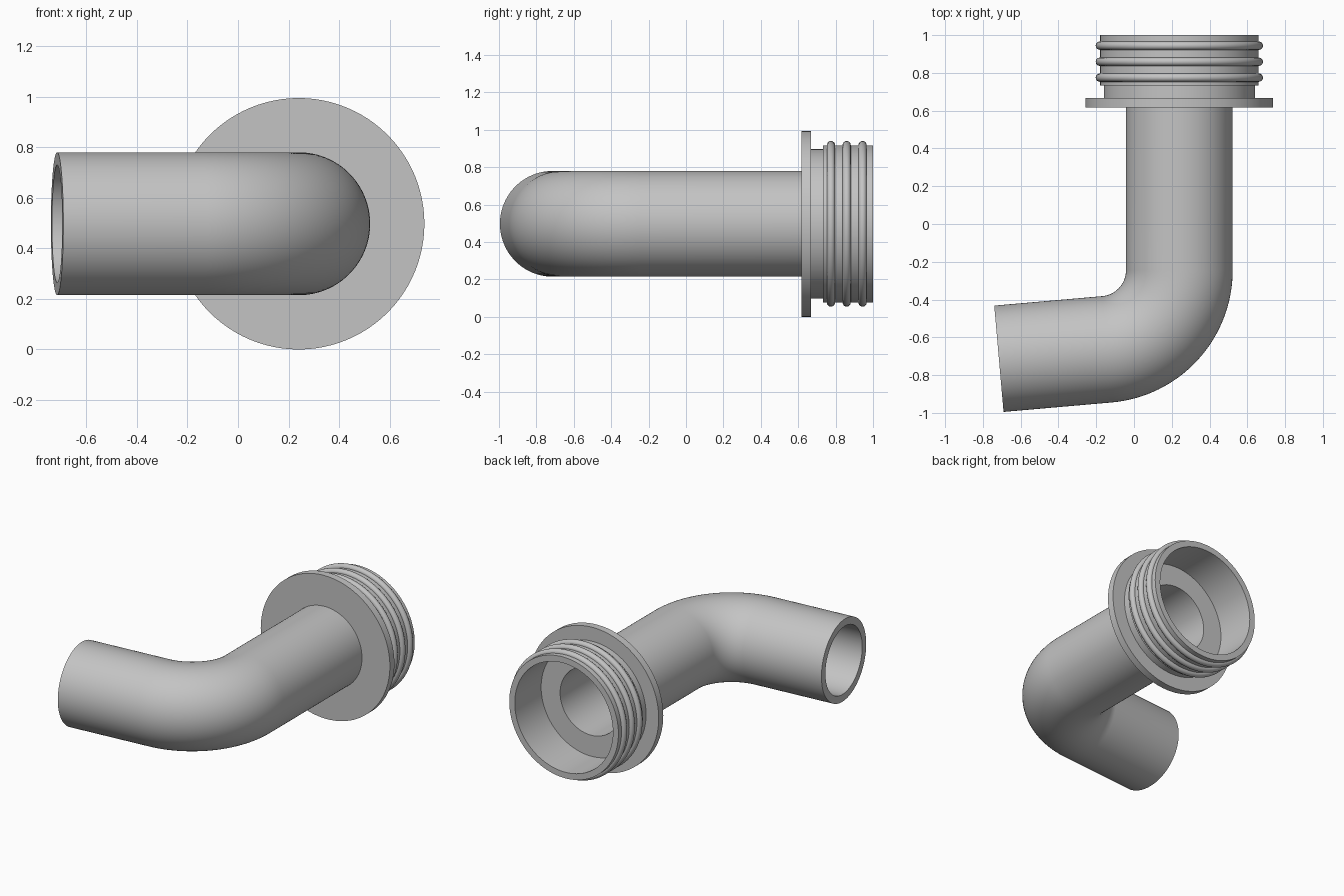
import bpy, bmesh, math
from mathutils import Vector

cube = bpy.data.objects.get("Cube")
if cube:
    bpy.data.objects.remove(cube, do_unlink=True)

grey = bpy.data.materials.new("plain grey")
grey.use_nodes = True
COLOUR = (0.55, 0.55, 0.55, 1)
grey.diffuse_color = COLOUR
grey.node_tree.nodes["Principled BSDF"].inputs["Base Color"].default_value = COLOUR

AXIS_X, AXIS_Z = 0.24, 0.497      # axis of the straight pipe and coupling
OUTER, INNER = 0.2825, 0.232      # pipe radii
FLANGE_Y, FLOOR_Y = 0.617, 0.71   # flange face and socket floor
SIDES = 96


def skin(name, stations, closed=False):
    """Join circular rings, each given as (centre, sideways direction, radius)."""
    bm = bmesh.new()
    rings = []
    for centre, side, radius in stations:
        ring = []
        for i in range(SIDES):
            a = math.tau * i / SIDES
            offset = side * math.cos(a) + Vector((0, 0, math.sin(a)))
            ring.append(bm.verts.new(centre + offset * radius))
        rings.append(ring)
    pairs = list(zip(rings, rings[1:]))
    if closed:
        pairs.append((rings[-1], rings[0]))
    for r, s in pairs:
        for i in range(SIDES):
            j = (i + 1) % SIDES
            bm.faces.new((r[i], r[j], s[j], s[i]))
    mesh = bpy.data.meshes.new(name)
    bm.to_mesh(mesh)
    bm.free()
    mesh.materials.append(grey)
    obj = bpy.data.objects.new(name, mesh)
    bpy.context.collection.objects.link(obj)
    bpy.ops.object.select_all(action="DESELECT")
    obj.select_set(True)
    bpy.context.view_layer.objects.active = obj
    bpy.ops.object.shade_smooth_by_angle(angle=math.radians(35))
    return obj


def on_axis(radius, y):
    return Vector((AXIS_X, y, AXIS_Z)), Vector((1, 0, 0)), radius


# Bent pipe: outer wall to the open end, then the bore back to the socket
BEND_R, BEND_Y, BEND_ANGLE, TAIL = 0.42, -0.245, math.radians(85), 0.574
pivot = Vector((AXIS_X - BEND_R, BEND_Y, AXIS_Z))
path = []
for i in range(33):
    a = -BEND_ANGLE * i / 32
    side = Vector((math.cos(a), math.sin(a), 0))
    path.append((pivot + side * BEND_R, side))
last, side = path[-1]
path.append((last + Vector((side.y, -side.x, 0)) * TAIL, side))

pipe = [on_axis(OUTER, FLANGE_Y)]
pipe += [(c, s, OUTER) for c, s in path]
pipe += [(c, s, INNER) for c, s in reversed(path)]
pipe.append(on_axis(INNER, FLOOR_Y))
skin("bent_pipe", pipe)

# Coupling: flange, neck, collar and hollow socket, as (radius, y)
profile = [(OUTER, FLANGE_Y), (0.497, FLANGE_Y), (0.497, 0.667), (0.4, 0.667),
           (0.4, 0.732), (0.42, 0.732), (0.42, 1), (0.378, 1),
           (0.378, FLOOR_Y), (INNER, FLOOR_Y)]
skin("flanged_coupling", [on_axis(r, y) for r, y in reversed(profile)])

# Three sealing rings around the collar
for n, y in enumerate((0.775, 0.859, 0.944), 1):
    tube = []
    for i in range(16):
        a = math.tau * i / 16
        tube.append(on_axis(0.421 + 0.022 * math.cos(a), y + 0.022 * math.sin(a)))
    skin(f"sealing_ring_{n}", tube, closed=True)

# Face every surface outwards
for obj in bpy.context.collection.objects:
    if obj.type != "MESH" or grey.name not in obj.data.materials:
        continue
    bm = bmesh.new()
    bm.from_mesh(obj.data)
    f = max(bm.faces, key=lambda f: (f.calc_center_median().xz - Vector((AXIS_X, AXIS_Z))).length
            if obj.name != "bent_pipe" else f.calc_center_median().z)
    out = f.calc_center_median() - Vector((AXIS_X, f.calc_center_median().y, AXIS_Z))
    if obj.name == "bent_pipe":
        out = Vector((0, 0, 1))
    if f.normal.dot(out) < 0:
        bmesh.ops.reverse_faces(bm, faces=bm.faces)
    bm.to_mesh(obj.data)
    bm.free()
